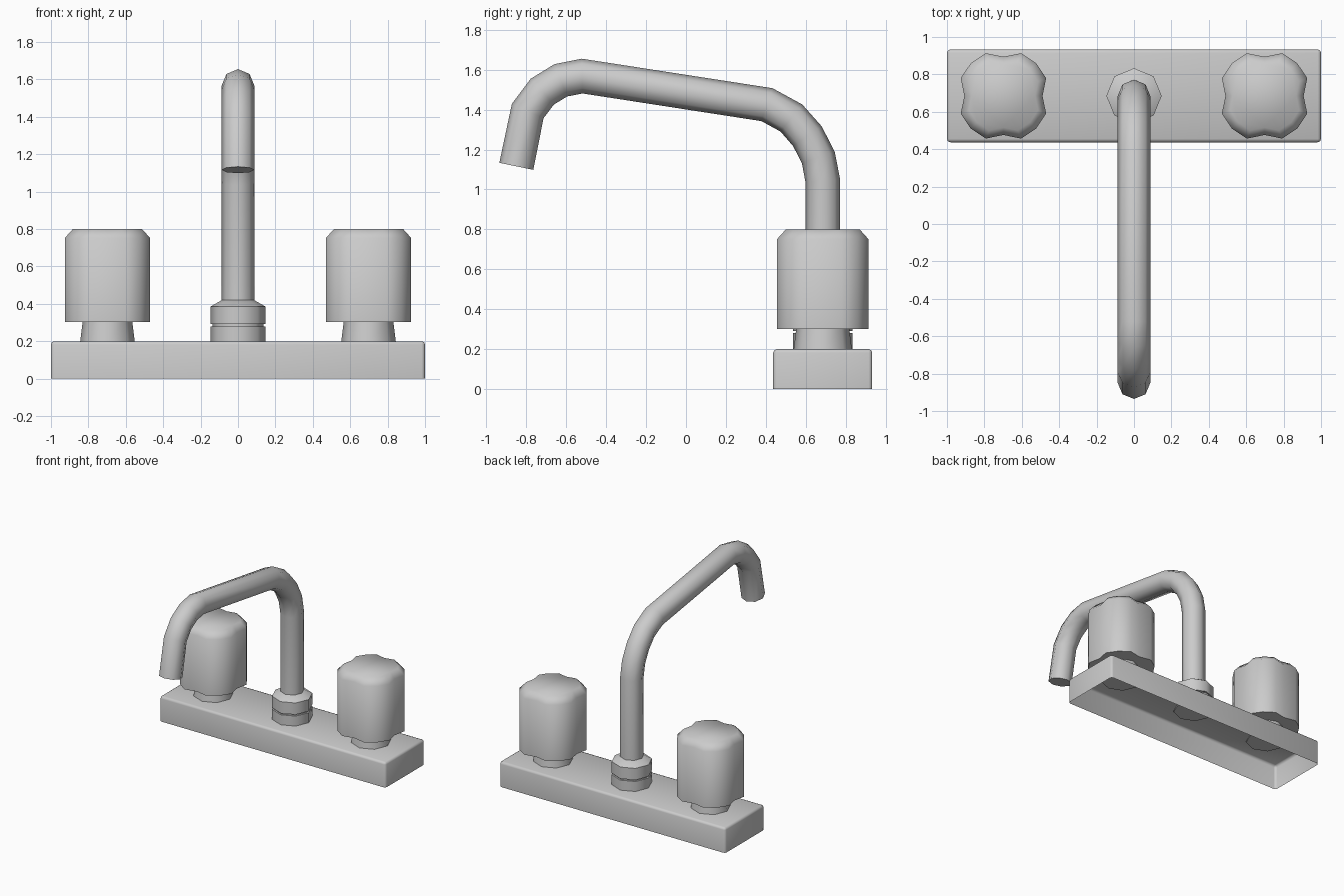
import bpy, bmesh, math
from mathutils import Vector

if "Cube" in bpy.data.objects:
    bpy.data.objects.remove(bpy.data.objects["Cube"])

Y0 = 0.685  # depth of the fixture line


def finish(name, bm, angle):
    bmesh.ops.recalc_face_normals(bm, faces=bm.faces)
    me = bpy.data.meshes.new(name)
    bm.to_mesh(me)
    bm.free()
    ob = bpy.data.objects.new(name, me)
    bpy.context.collection.objects.link(ob)
    bpy.ops.object.select_all(action='DESELECT')
    ob.select_set(True)
    bpy.context.view_layer.objects.active = ob
    bpy.ops.object.shade_smooth_by_angle(angle=math.radians(angle))
    return ob


def loft(name, rings, angle=40):
    """Skin equal-sized rings of points and cap both ends."""
    bm = bmesh.new()
    loops = [[bm.verts.new(p) for p in r] for r in rings]
    n = len(loops[0])
    for a, b in zip(loops, loops[1:]):
        for i in range(n):
            j = (i + 1) % n
            bm.faces.new((a[i], a[j], b[j], b[i]))
    bm.faces.new(loops[0][::-1])
    bm.faces.new(loops[-1])
    return finish(name, bm, angle)


def lathe(name, x, profile, radii, angle=50):
    """Stack outlines: profile holds (scale, z), radii the outline per vertex."""
    n = len(radii)
    rings = [[Vector((x + s * r * math.cos(math.tau * i / n),
                      Y0 + s * r * math.sin(math.tau * i / n), z))
              for i, r in enumerate(radii)] for s, z in profile]
    return loft(name, rings, angle)


# Base plate: thin shell, open underneath, softened edges
bm = bmesh.new()
bmesh.ops.create_cube(bm, size=1)
for v in bm.verts:
    v.co = Vector((v.co.x * 2, v.co.y * 0.496 + Y0, (v.co.z + 0.5) * 0.2))
bm.normal_update()
bmesh.ops.delete(bm, geom=[f for f in bm.faces if f.normal.z < -0.5], context='FACES_ONLY')
bmesh.ops.bevel(bm, geom=[e for e in bm.edges if not e.is_boundary],
                offset=0.018, segments=2, profile=0.5, affect='EDGES')
finish("base_plate", bm, 50)

# Spout collar with a narrow groove
lathe("spout_collar", 0,
      [(0.148, 0.19), (0.148, 0.28), (0.135, 0.28), (0.135, 0.292),
       (0.148, 0.292), (0.148, 0.385), (0.087, 0.42)], [1] * 8)

# Spout: octagonal tube swept along a bent path (y, z)
path = [(0.685, 0.40), (0.685, 1.045), (0.663, 1.16), (0.608, 1.267), (0.528, 1.358),
        (0.405, 1.425), (-0.52, 1.568), (-0.627, 1.547), (-0.72, 1.49),
        (-0.793, 1.393), (-0.85, 1.116)]
pts = [Vector((0, y, z)) for y, z in path]
rings = []
for k, p in enumerate(pts):
    d_in = (p - pts[max(k - 1, 0)]).normalized()
    d_out = (pts[min(k + 1, len(pts) - 1)] - p).normalized()
    side = (d_in + d_out).normalized().cross(Vector((1, 0, 0)))
    rings.append([p + 0.087 * (Vector((math.cos(a), 0, 0)) + side * math.sin(a))
                  for a in (math.tau * i / 8 for i in range(8))])
loft("spout", rings, 50)

# Handles: tapered neck and four-lobed knob on each side
lobes = [0.209 if i % 4 == 0 else 0.247 for i in range(16)]
for label, x in (("left", -0.698), ("right", 0.698)):
    lathe(label + "_handle_neck", x, [(0.147, 0.19), (0.132, 0.31)], [1] * 8)
    lathe(label + "_knob", x, [(1, 0.302), (1, 0.752), (0.81, 0.80)], lobes, 60)
